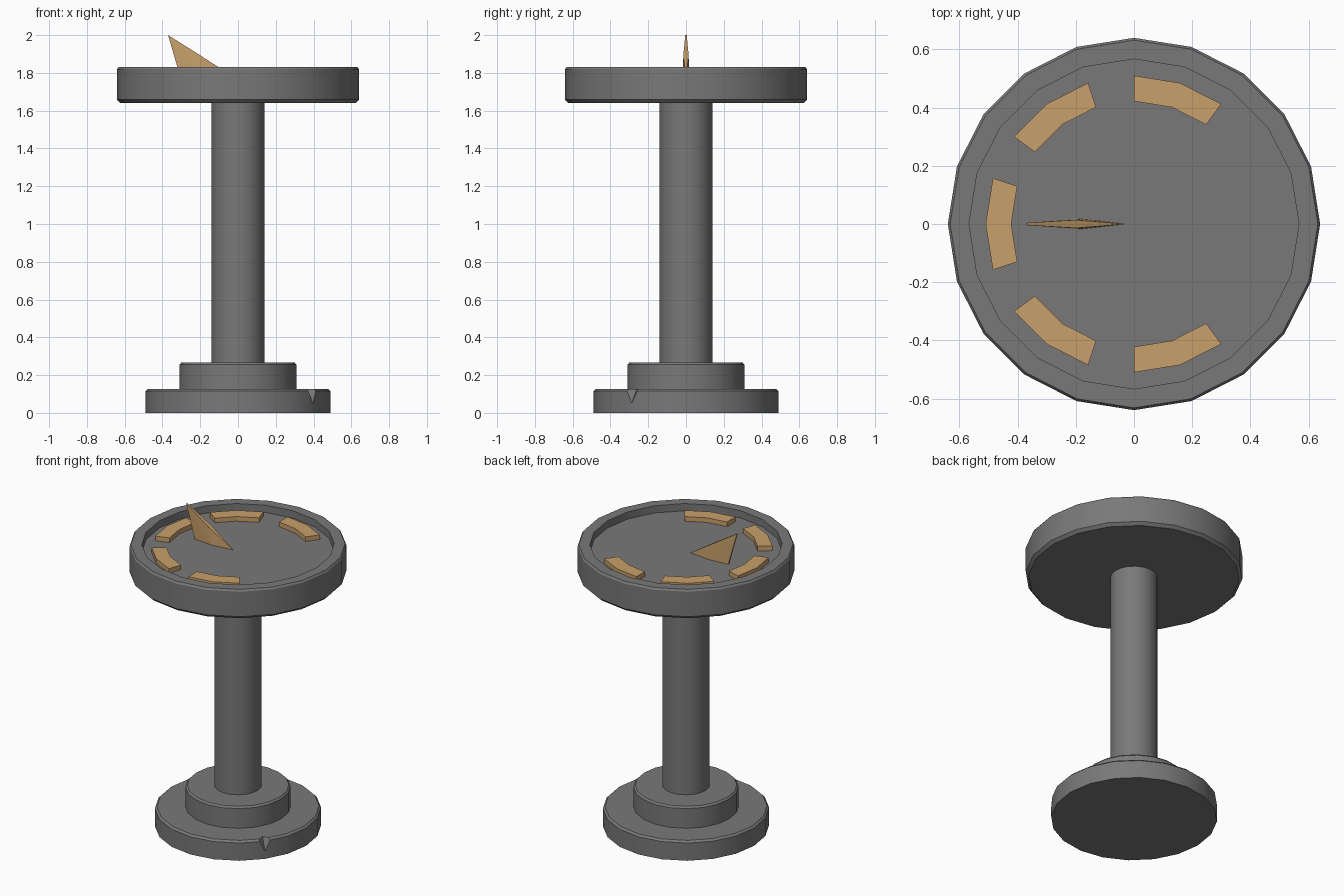
import bpy, bmesh, math
from mathutils import Vector

if "Cube" in bpy.data.objects:
    bpy.data.objects.remove(bpy.data.objects["Cube"])

SIDES = 20


def material(name, rgb):
    m = bpy.data.materials.new(name)
    m.diffuse_color = (*rgb, 1)
    m.use_nodes = True
    m.node_tree.nodes["Principled BSDF"].inputs["Base Color"].default_value = m.diffuse_color
    return m


stone = material("grey stone", (0.195, 0.19, 0.19))
brass = material("tan brass", (0.58, 0.35, 0.145))


def add(name, bm, mat, smooth=False):
    bmesh.ops.recalc_face_normals(bm, faces=bm.faces)
    me = bpy.data.meshes.new(name)
    bm.to_mesh(me)
    bm.free()
    ob = bpy.data.objects.new(name, me)
    bpy.context.collection.objects.link(ob)
    me.materials.append(mat)
    if smooth:
        bpy.ops.object.select_all(action='DESELECT')
        ob.select_set(True)
        bpy.context.view_layer.objects.active = ob
        bpy.ops.object.shade_smooth_by_angle(angle=math.radians(30))
    return ob


def lathe(name, profile, smooth=True):
    """Spin (radius, z) points round z and cap both ends."""
    bm = bmesh.new()
    rings = []
    for r, z in profile:
        rings.append([bm.verts.new((r * math.cos(a), r * math.sin(a), z))
                      for a in (i * math.tau / SIDES for i in range(SIDES))])
    for lo, hi in zip(rings, rings[1:]):
        for i in range(SIDES):
            j = (i + 1) % SIDES
            bm.faces.new((lo[i], lo[j], hi[j], hi[i]))
    bm.faces.new(rings[0])
    bm.faces.new(rings[-1])
    return add(name, bm, stone, smooth)


def hull(name, points, mat):
    bm = bmesh.new()
    for p in points:
        bm.verts.new(p)
    bmesh.ops.convex_hull(bm, input=bm.verts[:])
    return add(name, bm, mat)


# Pedestal and dish
base = lathe("base", [(0.49, 0), (0.49, 0.115), (0.478, 0.127)], False)
lathe("base_step", [(0.31, 0.12), (0.31, 0.255), (0.30, 0.266)])
lathe("column", [(0.14, 0.26), (0.14, 1.645)])
lathe("dish", [(0.622, 1.64), (0.64, 1.658), (0.64, 1.82), (0.632, 1.832),
               (0.567, 1.832), (0.567, 1.785)])

# Chip knocked out of the base edge
ang = math.radians(-36)
radial = Vector((math.cos(ang), math.sin(ang), 0))
tangent = Vector((-math.sin(ang), math.cos(ang), 0))
up = Vector((0, 0, 1))
a = radial * 0.445 + up * 0.127
b = radial * 0.49 + up * 0.05
d = b - a
pts = [a - d, b + d]
for s in (1, -1):
    e = radial * 0.045 + tangent * 0.045 * s
    pts += [a - d + e * 3, b + d + e * 3]
cutter = hull("chip_cutter", pts, stone)
cutter.hide_render = True
mod = base.modifiers.new("chip", 'BOOLEAN')
mod.operation = 'DIFFERENCE'
mod.solver = 'EXACT'
mod.object = cutter
bpy.ops.object.select_all(action='DESELECT')
base.select_set(True)
bpy.context.view_layer.objects.active = base
bpy.ops.object.modifier_apply(modifier=mod.name)
bpy.data.objects.remove(cutter)
bpy.ops.object.shade_smooth_by_angle(angle=math.radians(30))

# Five hour markers, each two dish segments long
for n in range(5):
    bm = bmesh.new()
    layers = []
    for z in (1.78, 1.815):
        ring = []
        for r, steps in ((0.51, (0, 1, 2)), (0.422, (2, 1, 0))):
            for k in steps:
                t = math.radians(54 * (n + 1) + 18 * k)
                ring.append(bm.verts.new((r * math.cos(t), r * math.sin(t), z)))
        layers.append(ring)
        bm.faces.new(ring)
    lo, hi = layers
    for i in range(6):
        j = (i + 1) % 6
        bm.faces.new((lo[i], lo[j], hi[j], hi[i]))
    add(f"hour_marker_{n + 1}", bm, brass)

# Slanted pointer, thickest in the middle
hull("pointer", [(-0.03, 0, 1.783)] + [
    (x, s * y, z) for s in (1, -1)
    for x, y, z in ((-0.37, 0.004, 2.0), (-0.307, 0.006, 1.783),
                    (-0.18, 0.017, 1.783), (-0.2, 0.014, 1.893))], brass)
